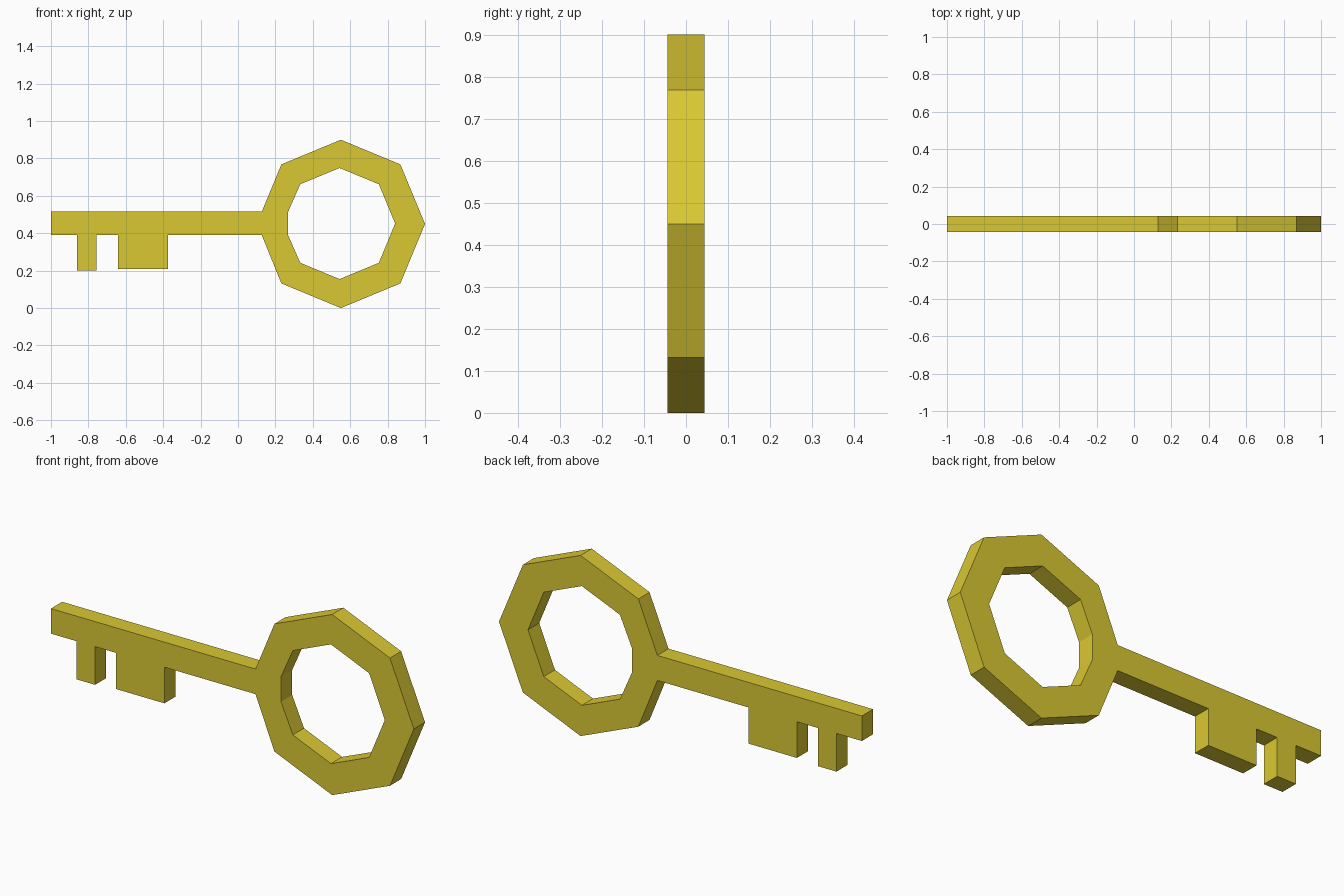
import bpy, bmesh, math
from mathutils import Vector

cube = bpy.data.objects.get("Cube")
if cube:
    bpy.data.objects.remove(cube, do_unlink=True)

HALF = 0.044                # half thickness
LOW, HIGH = 0.39, 0.515     # shaft bottom and top
NECK = 0.127                # where the shaft meets the bow

brass = bpy.data.materials.new("brass_yellow")
brass.use_nodes = True
colour = (0.70, 0.58, 0.033, 1)
brass.diffuse_color = colour
brass.node_tree.nodes["Principled BSDF"].inputs["Base Color"].default_value = colour


def octagon(cx, cz, radius, flat_x):
    """Octagon whose left corner is cut flat to the height of the shaft."""
    pts = [(cx + radius * math.cos(i * math.pi / 4),
            cz + radius * math.sin(i * math.pi / 4)) for i in range(8)]
    pts[4:5] = [(flat_x, HIGH), (flat_x, LOW)]
    return pts


bm = bmesh.new()


def add_verts(points):
    return [bm.verts.new((x, -HALF, z)) for x, z in points]


# Bow: octagonal ring
outer = add_verts(octagon(0.55, 0.45, 0.45, NECK))
inner = add_verts(octagon(0.543, 0.452, 0.297, 0.268))
for i in range(len(outer)):
    j = (i + 1) % len(outer)
    bm.faces.new((outer[i], outer[j], inner[j], inner[i]))

# Shaft with two teeth hanging below, sharing the neck edge with the bow
outline = [(-1, HIGH), (-1, LOW)]
for left, right, bottom in ((-0.86, -0.757, 0.20), (-0.642, -0.375, 0.21)):
    outline += [(left, LOW), (left, bottom), (right, bottom), (right, LOW)]
bm.faces.new([outer[4]] + add_verts(outline) + [outer[5]])

# Thicken the flat silhouette
bmesh.ops.recalc_face_normals(bm, faces=bm.faces[:])
result = bmesh.ops.extrude_face_region(bm, geom=bm.faces[:], use_keep_orig=True)
moved = [g for g in result["geom"] if isinstance(g, bmesh.types.BMVert)]
bmesh.ops.translate(bm, verts=moved, vec=Vector((0, 2 * HALF, 0)))
bmesh.ops.recalc_face_normals(bm, faces=bm.faces[:])

mesh = bpy.data.meshes.new("key")
bm.to_mesh(mesh)
bm.free()
mesh.materials.append(brass)
bpy.context.collection.objects.link(bpy.data.objects.new("key", mesh))
